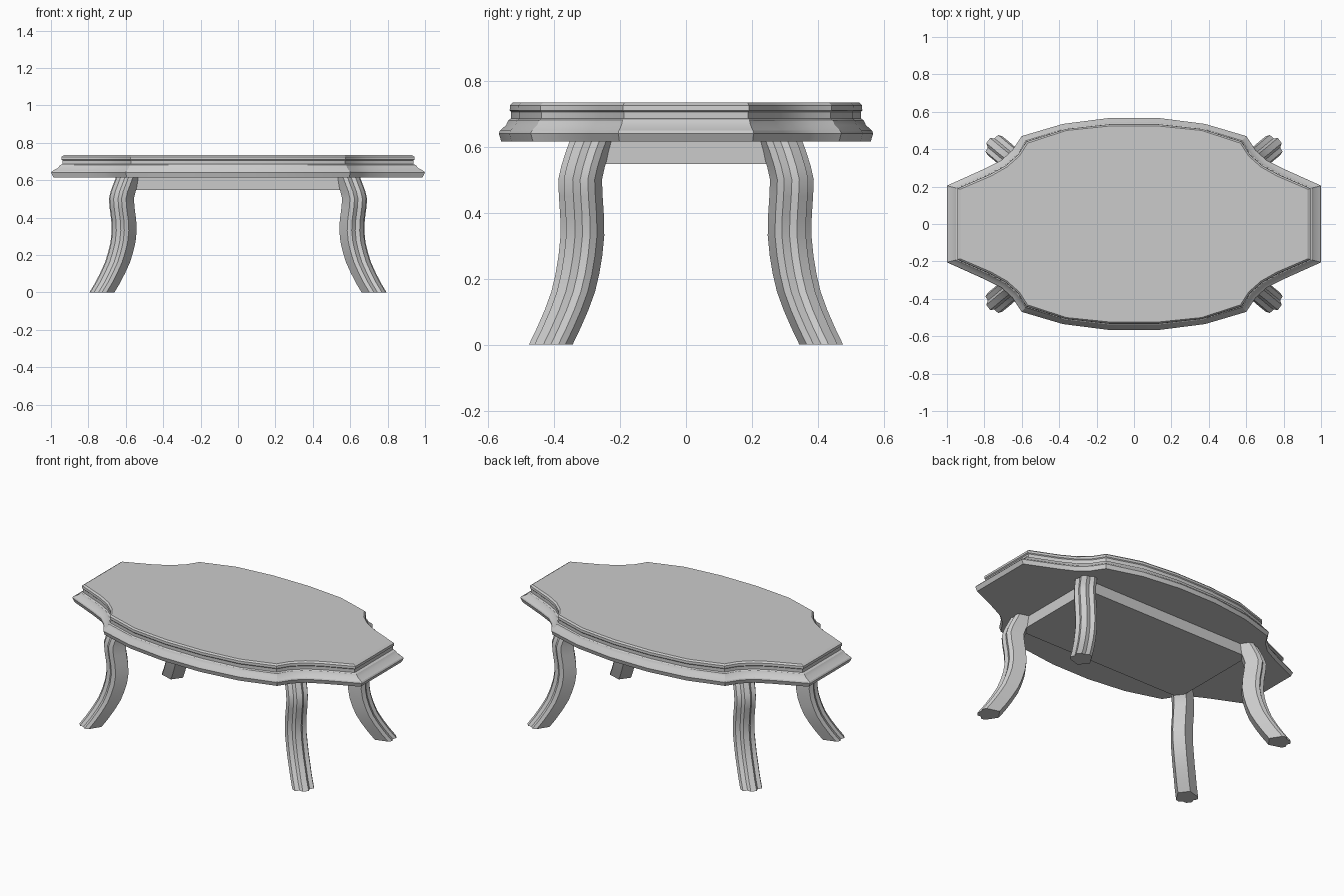
import bpy, math
from mathutils import Vector

if "Cube" in bpy.data.objects:
    bpy.data.objects.remove(bpy.data.objects["Cube"])


def loft(name, rings, angle):
    """Skin a stack of equal-length closed rings and cap both ends."""
    n = len(rings[0])
    verts = [p for ring in rings for p in ring]
    faces = [(k * n + i, k * n + (i + 1) % n, (k + 1) * n + (i + 1) % n, (k + 1) * n + i)
             for k in range(len(rings) - 1) for i in range(n)]
    faces += [tuple(reversed(range(n))), tuple(range(len(verts) - n, len(verts)))]
    mesh = bpy.data.meshes.new(name)
    mesh.from_pydata(verts, [], faces)
    obj = bpy.data.objects.new(name, mesh)
    bpy.context.collection.objects.link(obj)
    bpy.ops.object.select_all(action='DESELECT')
    obj.select_set(True)
    bpy.context.view_layer.objects.active = obj
    bpy.ops.object.shade_smooth_by_angle(angle=math.radians(angle))
    return obj


def four_way(quarter):
    """Mirror a counter-clockwise quarter outline into a full loop."""
    half = quarter + [Vector((-p.x, p.y)) for p in reversed(quarter)]
    return half + [-p for p in half]


# Tabletop: bowed sides, scooped corners, moulded edge blended between two outlines
outer = [(1.0, .205), (.80, .295), (.71, .34), (.65, .395), (.60, .47), (.38, .535), (.13, .567)]
inner = [(.943, .19), (.77, .265), (.685, .312), (.62, .37), (.575, .44), (.365, .507), (.125, .533)]
edge_profile = [(.615, .22), (.64, 0), (.648, .1), (.665, .65), (.68, .85),
                (.685, 1.1), (.705, 1.1), (.71, .97), (.725, 1.0), (.734, 1.25)]
rings = []
for z, t in edge_profile:
    quarter = [Vector(a).lerp(Vector(b), min(t, 1)) if t <= 1
               else Vector(a) + (Vector(b) - Vector(a)) * t for a, b in zip(outer, inner)]
    rings.append([(p.x, p.y, z) for p in four_way(quarter)])
loft("tabletop", rings, 25)

# Apron: solid block under the top
bpy.ops.mesh.primitive_cube_add(size=1, location=(0, 0, .585))
apron = bpy.context.object
apron.name = "apron"
apron.scale = (1.17, .60, .075)

# Cabriole legs: ridged section swept down an S-curve, mirrored to all corners
half_section = [(.056, .017), (.036, .03), (.032, .056), (.008, .064), (-.066, .036)]
section = half_section + [(u, -v) for u, v in reversed(half_section)]
path = [(.735, .412, 0), (.705, .388, .05), (.677, .364, .105), (.652, .344, .16),
        (.635, .331, .215), (.622, .322, .27), (.616, .316, .33), (.619, .317, .39),
        (.627, .321, .45), (.631, .323, .50), (.622, .314, .54), (.605, .30, .585),
        (.592, .287, .62)]
dx, dy = math.cos(math.radians(37)), math.sin(math.radians(37))
leg_rings = [[(x + u * dx - v * dy, y + u * dy + v * dx, z) for u, v in section]
             for x, y, z in path]
legs = loft("legs", leg_rings, 30)
mesh = legs.data
mesh.update()
mirror = legs.modifiers.new("mirror", 'MIRROR')
mirror.use_axis = (True, True, False)
mirror.use_mirror_merge = False

# Make all normals face outward
import bmesh
for obj in (legs, bpy.data.objects["tabletop"]):
    bm = bmesh.new()
    bm.from_mesh(obj.data)
    bmesh.ops.recalc_face_normals(bm, faces=bm.faces)
    bm.to_mesh(obj.data)
    bm.free()
